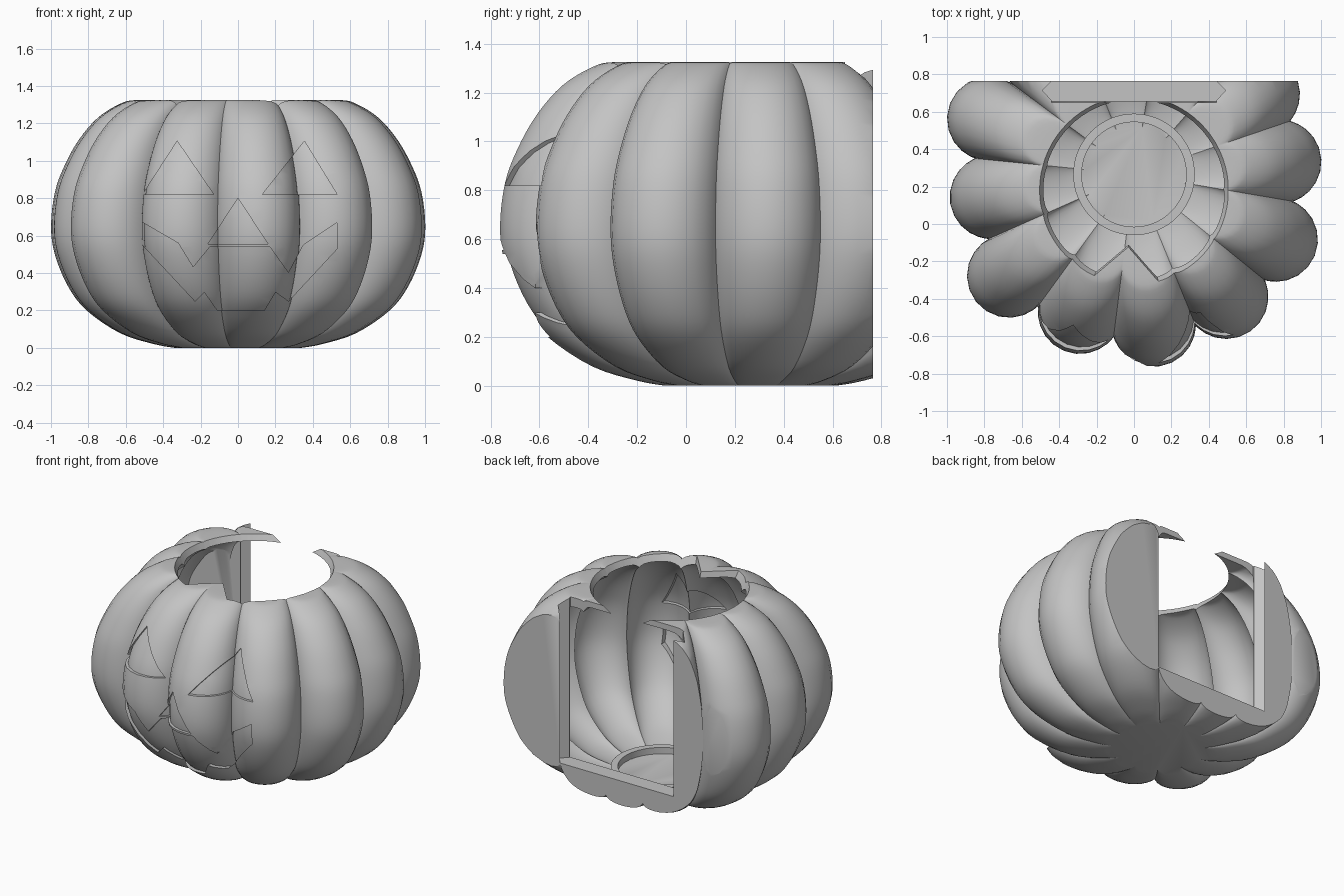
import bpy, bmesh, math

if "Cube" in bpy.data.objects:
    bpy.data.objects.remove(bpy.data.objects["Cube"], do_unlink=True)

CY = 0.265            # pumpkin axis in y
HEIGHT = 1.325
BACK = 0.765          # flat back plane
LOBE_R = 0.225

# Lobes: direction in degrees and distance of each lobe centre from the axis
LOBES = [(5, .78), (33, .79), (64.5, .8), (96, .8), (127.5, .8), (159, .83),
         (189, .77), (219, .86), (248.5, .79), (277.5, .81), (307, .82), (335.3, .835)]
# Vertical profile: radius factor and height
PROFILE = [(.34, 0), (.45, .02), (.63, .078), (.81, .2), (.91, .33), (.98, .5),
           (1, .65), (.98, .83), (.93, .97), (.853, 1.11), (.75, 1.23),
           (.63, 1.305), (.54, 1.325), (.3, 1.325)]

skin = bpy.data.materials.new("warm_grey_skin")
skin.use_nodes = True
GREY = (0.55, 0.55, 0.55, 1)
skin.diffuse_color = GREY
for node in skin.node_tree.nodes:
    if node.type == 'BSDF_PRINCIPLED':
        node.inputs["Base Color"].default_value = GREY


def make_object(name, bm):
    bmesh.ops.recalc_face_normals(bm, faces=bm.faces[:])
    mesh = bpy.data.meshes.new(name)
    bm.to_mesh(mesh)
    bm.free()
    mesh.materials.append(skin)
    obj = bpy.data.objects.new(name, mesh)
    bpy.context.collection.objects.link(obj)
    return obj


def boolean(target, cutter, operation='DIFFERENCE'):
    mod = target.modifiers.new("cut", 'BOOLEAN')
    mod.operation = operation
    mod.solver = 'EXACT'
    mod.object = cutter
    deps = bpy.context.evaluated_depsgraph_get()
    deps.update()
    mesh = bpy.data.meshes.new_from_object(target.evaluated_get(deps))
    target.modifiers.clear()
    target.data = mesh
    bpy.data.objects.remove(cutter, do_unlink=True)


def prism(name, outlines, lo, hi, upright=True, grow=(1, 1), centre=(0, 0)):
    """Extrude outlines along z (upright) or along y, with optional taper."""
    bm = bmesh.new()
    for outline in outlines:
        rings = []
        for level, g in zip((lo, hi), grow):
            pts = [(centre[0] + (a - centre[0]) * g, centre[1] + (b - centre[1]) * g)
                   for a, b in outline]
            rings.append([bm.verts.new((a, b, level) if upright else (a, level, b))
                          for a, b in pts])
        bm.faces.new(rings[0])
        bm.faces.new(rings[1])
        n = len(outline)
        for i in range(n):
            j = (i + 1) % n
            bm.faces.new((rings[0][i], rings[0][j], rings[1][j], rings[1][i]))
    return make_object(name, bm)


def lobe_reach(lobe, angle):
    """Distance from the axis to the outside of one lobe."""
    delta = angle - math.radians(lobe[0])
    root = LOBE_R ** 2 - (lobe[1] * math.sin(delta)) ** 2
    return lobe[1] * math.cos(delta) + math.sqrt(max(root, 0))


def cross_section(steps=12):
    """Scalloped plan outline with a sample exactly in each valley."""
    valleys = []
    for i, a in enumerate(LOBES):
        b = LOBES[(i + 1) % len(LOBES)]
        b = (b[0] + (360 if b[0] < a[0] else 0), b[1])
        lo, hi = math.radians(a[0]), math.radians(b[0])
        for _ in range(30):
            mid = (lo + hi) / 2
            if lobe_reach(a, mid) > lobe_reach(b, mid):
                lo = mid
            else:
                hi = mid
        valleys.append(lo)
    points = []
    for i, lobe in enumerate(LOBES):
        start = valleys[i - 1] - (2 * math.pi if i == 0 else 0)
        for k in range(steps):
            # cosine spacing gathers samples near the valleys
            t = (1 - math.cos(math.pi * k / steps)) / 2
            ang = start + (valleys[i] - start) * t
            r = lobe_reach(lobe, ang)
            points.append((r * math.cos(ang), r * math.sin(ang)))
    return points


def smooth_profile(steps=4):
    out = []
    for i in range(len(PROFILE) - 1):
        p = [PROFILE[min(max(i + k, 0), len(PROFILE) - 1)] for k in (-1, 0, 1, 2)]
        for s in range(steps):
            t = s / steps
            out.append([0.5 * (2 * b + (c - a) * t + (2 * a - 5 * b + 4 * c - d) * t * t
                               + (3 * b - a - 3 * c + d) * t ** 3)
                        for a, b, c, d in zip(*p)])
    out.append(PROFILE[-1])
    return [(s, min(max(z, 0), HEIGHT)) for s, z in out]


PLAN = cross_section()
SIDE = smooth_profile()


def lobed_solid(name, scale=1, bottom=0, top=HEIGHT):
    bm = bmesh.new()
    rings = [[bm.verts.new((x * s * scale, CY + y * s * scale,
                            bottom + z / HEIGHT * (top - bottom))) for x, y in PLAN]
             for s, z in SIDE]
    for low, high in zip(rings, rings[1:]):
        for i in range(len(PLAN)):
            bm.faces.new((low[i - 1], low[i], high[i], high[i - 1]))
    bm.faces.new(rings[0])
    bm.faces.new(rings[-1])
    return make_object(name, bm)


def trim_back(obj, y):
    boolean(obj, prism("trimmer", [[(-2, y), (2, y), (2, 3), (-2, 3)]], -1, 3))


# Pumpkin shell with a flat back and a hollow inside
shell = lobed_solid("pumpkin_shell")
trim_back(shell, BACK)
cavity = lobed_solid("cavity", .9, .06, 1.285)
trim_back(cavity, .655)
boolean(shell, cavity)

# Lid opening with a pointed locating tooth at the front
lid = [(.5 * math.cos(math.radians(a)), .18 + .5 * math.sin(math.radians(a)))
       for a in range(-75, 246, 5)] + [(-.03, -.12)]
boolean(shell, prism("lid_cutter", [lid], 1.2, 1.4, grow=(.885, 1.085), centre=(0, .18)))

# Doorway in the back with V-shaped slide grooves
half = [(.44, .65), (.44, .66), (.49, .715), (.44, BACK), (.44, .9)]
door = half + [(-x, y) for x, y in reversed(half)]
boolean(shell, prism("door_cutter", [door], .2, 1.5))

# Carved face: shallow recess outside, matching pocket inside
face = [
    [(-.51, .82), (-.13, .82), (-.325, 1.105)],
    [(.13, .82), (.53, .82), (.355, 1.105)],
    [(-.16, .555), (.16, .555), (0, .8)],
    [(-.51, .67), (-.32, .56), (-.24, .43), (-.15, .54), (.17, .54), (.27, .4),
     (.35, .55), (.53, .67), (.53, .53), (.27, .25), (.2, .3), (.14, .2),
     (-.11, .2), (-.18, .3), (-.23, .25), (-.51, .55)],
]
recess = prism("face_recess", face, -1, -.2, upright=False)
boolean(recess, lobed_solid("recess_floor", .98, .016, 1.309))
boolean(shell, recess)
pocket = prism("face_pocket", face, -1, -.25, upright=False)
boolean(pocket, lobed_solid("pocket_floor", .93, .045, 1.29), 'INTERSECT')
boolean(shell, pocket)

# Candle ring on the floor inside
bm = bmesh.new()
corners = [(.28, .04), (.325, .04), (.325, .105), (.28, .105)]
SEG = 64
loops = [[bm.verts.new((r * math.cos(2 * math.pi * i / SEG),
                        CY + r * math.sin(2 * math.pi * i / SEG), z))
          for r, z in corners] for i in range(SEG)]
for i in range(SEG):
    for k in range(4):
        bm.faces.new((loops[i - 1][k - 1], loops[i][k - 1], loops[i][k], loops[i - 1][k]))
ring = make_object("candle_ring", bm)

# Smooth shading with crisp valleys and cut edges
for obj in (shell, ring):
    bpy.ops.object.select_all(action='DESELECT')
    obj.select_set(True)
    bpy.context.view_layer.objects.active = obj
    bpy.ops.object.shade_smooth_by_angle(angle=math.radians(30))
